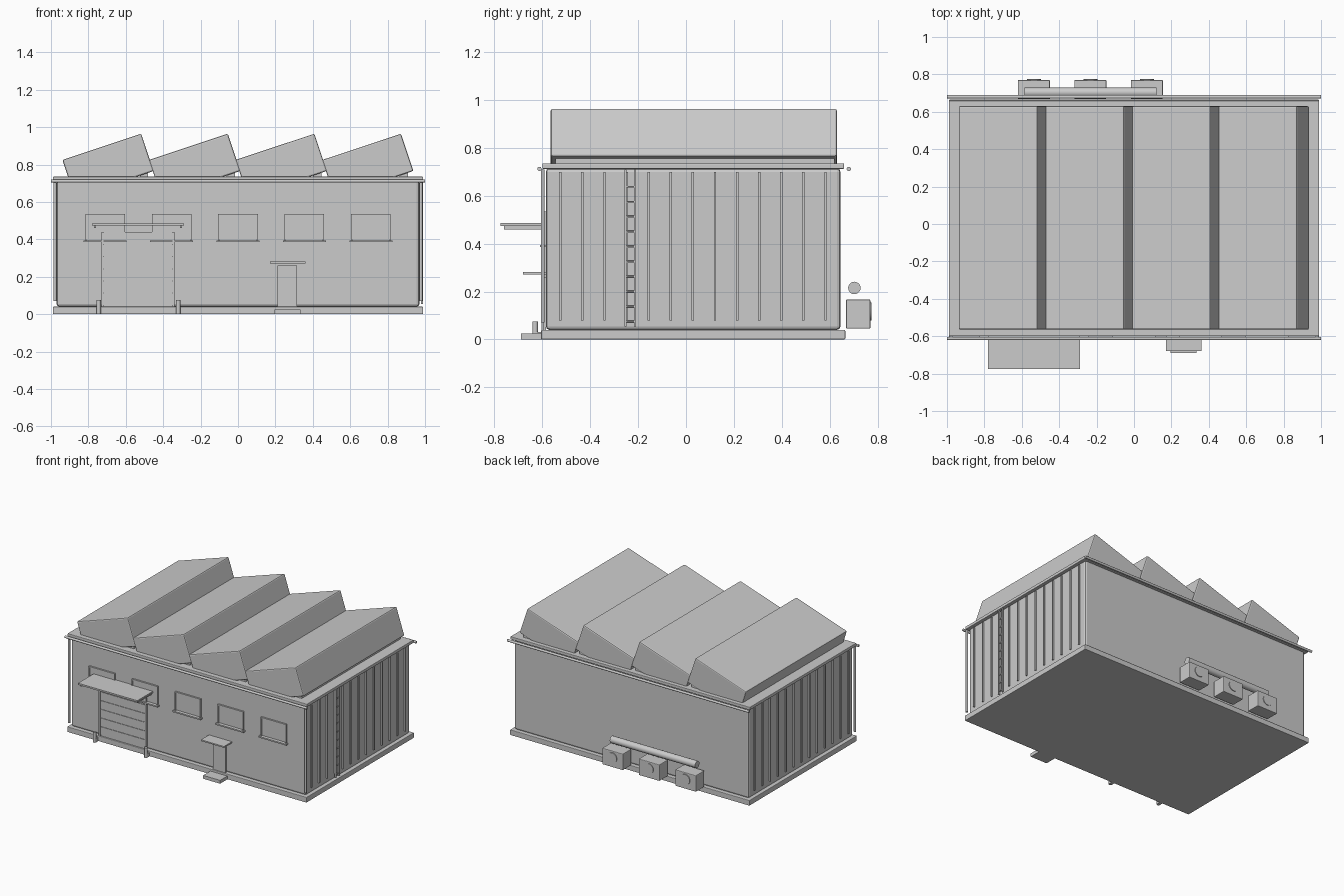
import bpy, math
from mathutils import Matrix

default = bpy.data.objects.get("Cube")
if default:
    bpy.data.objects.remove(default, do_unlink=True)

grey = bpy.data.materials.new("light_grey")
grey.use_nodes = True
colour = (0.6, 0.6, 0.6, 1)
grey.diffuse_color = colour
grey.node_tree.nodes["Principled BSDF"].inputs["Base Color"].default_value = colour


def finish(name, bevel=0):
    ob = bpy.context.object
    ob.name = name
    ob.data.materials.append(grey)
    if bevel:
        mod = ob.modifiers.new("soft_edges", "BEVEL")
        mod.width = bevel
        mod.segments = 2
    return ob


def box(name, x, y, z, bevel=0):
    """Box from (min, max) pairs on each axis."""
    spans = (x, y, z)
    bpy.ops.mesh.primitive_cube_add(size=1, location=[(a + b) / 2 for a, b in spans])
    ob = finish(name, bevel)
    ob.data.transform(Matrix.Diagonal([b - a for a, b in spans] + [1]))
    return ob


def tube(name, centre, radius, length, axis="z", sides=20):
    turn = {"x": (0, math.pi / 2, 0), "y": (math.pi / 2, 0, 0), "z": (0, 0, 0)}[axis]
    bpy.ops.mesh.primitive_cylinder_add(vertices=sides, radius=radius, depth=length,
                                        location=centre, rotation=turn)
    bpy.ops.object.shade_smooth_by_angle()
    return finish(name)


# Main shell
FRONT, BACK, SIDE = -0.585, 0.645, 0.97
box("foundation", (-0.99, 0.99), (-0.605, 0.665), (0, 0.04), 0.004)
box("walls", (-SIDE, SIDE), (FRONT, BACK), (0.04, 0.715), 0.015)
box("roof_slab", (-0.99, 0.99), (-0.6, 0.66), (0.712, 0.735), 0.004)
for y in (-0.612, 0.68):
    tube("gutter", (0, y, 0.712), 0.009, 2, "x")
for s in (-1, 1):
    tube("downpipe", (s * 0.978, -0.598, 0.39), 0.008, 0.64)

# Sawtooth roof: tilted blocks with a low glazing strip beneath each
for i in range(4):
    x = -0.695 + i * 0.463
    tooth = box("roof_tooth", (x - 0.222, x + 0.222), (-0.565, 0.63), (0.69, 0.9), 0.008)
    tooth.rotation_euler.y = math.radians(-18.4)
    box("roof_strip", (x + 0.17, x + 0.215), (-0.545, 0.62), (0.73, 0.755))

# Ribbed side cladding
for s in (-1, 1):
    for i in range(13):
        y = -0.525 + i * 0.0923
        x = s * (SIDE + 0.002)
        box("wall_rib", (x - 0.008, x + 0.008), (y - 0.005, y + 0.005), (0.08, 0.7))

# Ladder on the right end
for y in (-0.253, -0.213):
    box("ladder_rail", (0.978, 0.99), (y - 0.004, y + 0.004), (0.055, 0.71))
for i in range(10):
    tube("ladder_rung", (0.984, -0.233, 0.075 + i * 0.0625), 0.004, 0.04, "y", 8)

# Front windows with frames and sills
for i in range(5):
    x = -0.71 + i * 0.355
    box("window_pane", (x - 0.1, x + 0.1), (-0.592, FRONT), (0.4, 0.53))
    for s in (-1, 1):
        e = x + s * 0.102
        box("window_jamb", (e - 0.004, e + 0.004), (-0.598, FRONT), (0.395, 0.535))
    box("window_head", (x - 0.106, x + 0.106), (-0.598, FRONT), (0.527, 0.535))
    box("window_sill", (x - 0.115, x + 0.115), (-0.61, FRONT), (0.385, 0.395))

# Loading door, bollards and canopy
box("loading_door", (-0.725, -0.345), (-0.594, FRONT), (0.04, 0.44))
for i in range(6):
    z = 0.05 + i * 0.065
    box("door_panel", (-0.72, -0.35), (-0.598, FRONT), (z, z + 0.06))
for x in (-0.725, -0.345):
    box("door_track", (x - 0.006, x + 0.006), (-0.603, FRONT), (0.04, 0.44))
for x in (-0.745, -0.32):
    tube("bollard", (x, -0.63, 0.0375), 0.012, 0.075)
    box("bollard_foot", (x - 0.012, x + 0.012), (-0.63, -0.6), (0, 0.03))
box("loading_canopy", (-0.78, -0.29), (-0.775, FRONT), (0.474, 0.486))
for x in (-0.765, -0.305):
    box("canopy_bracket", (x - 0.006, x + 0.006), (-0.76, FRONT), (0.46, 0.475))

# Entrance
box("entrance_door", (0.21, 0.315), (-0.598, FRONT), (0.04, 0.26))
box("entrance_canopy", (0.17, 0.36), (-0.68, FRONT), (0.271, 0.281))
box("entrance_step", (0.195, 0.335), (-0.69, -0.6), (0, 0.025))

# Rear cooling units and duct
for i in range(3):
    x = -0.535 + i * 0.302
    box("cooling_unit", (x - 0.086, x + 0.086), (0.668, 0.77), (0.045, 0.167), 0.005)
    tube("cooling_fan", (x, 0.77, 0.117), 0.038, 0.01, "y", 24)
tube("rear_duct", (-0.232, 0.703, 0.215), 0.026, 0.705, "x")
